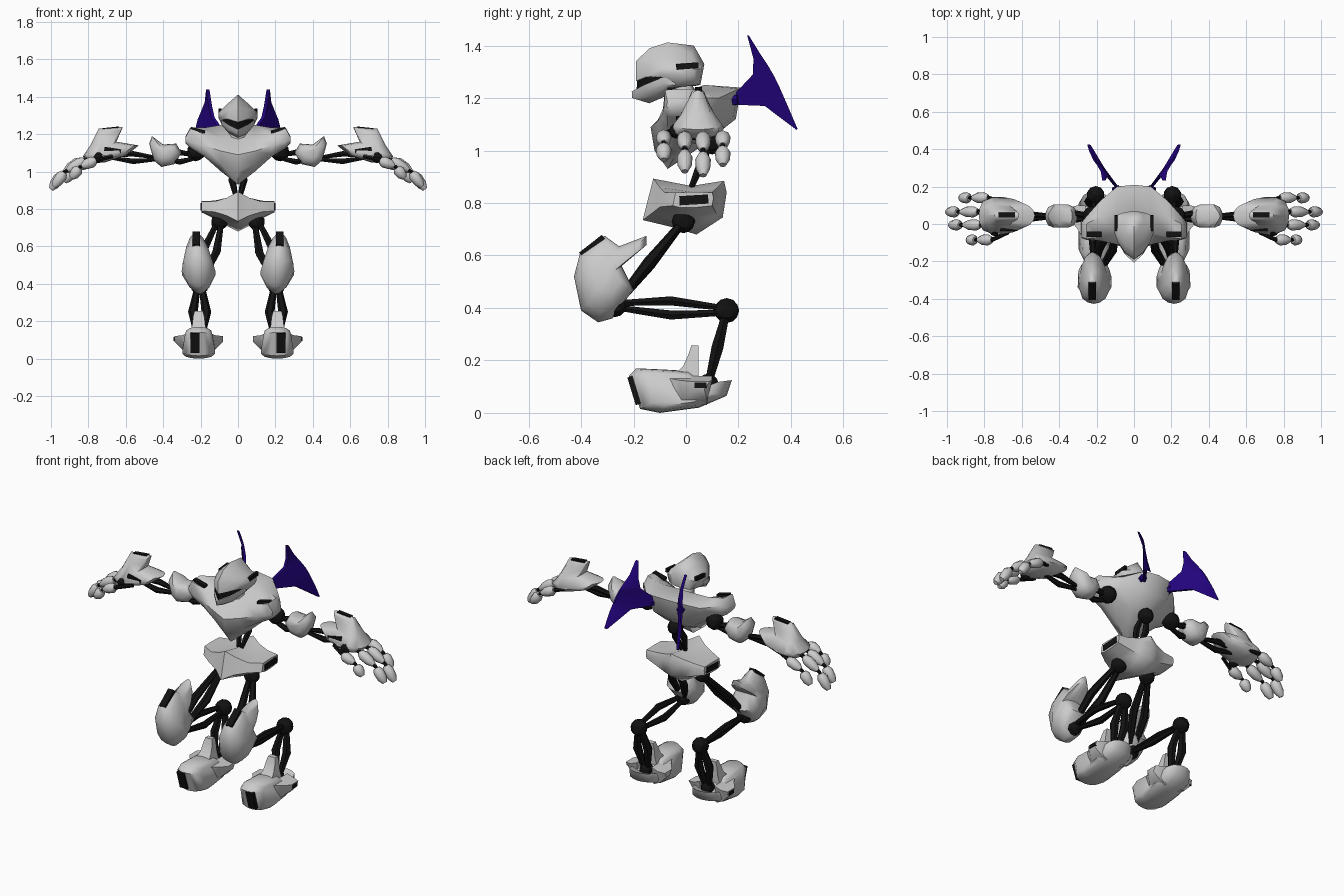
import bpy, bmesh, math
from mathutils import Vector, Matrix


def paint(name, rgb):
    m = bpy.data.materials.new(name)
    m.diffuse_color = (*rgb, 1)
    return m


BLACK = paint("black", (0.006, 0.006, 0.006))
PURPLE = paint("purple", (0.016, 0.001, 0.2))


def finish(name, bm, mat=None, angle=50):
    bmesh.ops.recalc_face_normals(bm, faces=bm.faces)
    me = bpy.data.meshes.new(name)
    bm.to_mesh(me)
    bm.free()
    ob = bpy.data.objects.new(name, me)
    bpy.context.collection.objects.link(ob)
    if mat:
        me.materials.append(mat)
    bpy.ops.object.select_all(action='DESELECT')
    ob.select_set(True)
    bpy.context.view_layer.objects.active = ob
    bpy.ops.object.shade_smooth_by_angle(angle=math.radians(angle))
    return ob


def skin(name, rings, mat=None, angle=50):
    """Join rings of equal point count and cap both ends."""
    bm = bmesh.new()
    vs = [[bm.verts.new(p) for p in r] for r in rings]
    n = len(vs[0])
    for a, b in zip(vs, vs[1:]):
        for i in range(n):
            bm.faces.new((a[i], a[(i + 1) % n], b[(i + 1) % n], b[i]))
    bm.faces.new(vs[0][::-1])
    bm.faces.new(vs[-1])
    return finish(name, bm, mat, angle)


def hull(name, half, mat=None, angle=50):
    """Symmetric skin from (x, side outline) sections, centre first."""
    right = [[(x, y, z) for y, z in o] for x, o in half]
    left = [[(-x, y, z) for x, y, z in r] for r in right[:0:-1]]
    return skin(name, left + right, mat, angle)


def pillow(name, outline, width, place, end=.45):
    """Outline inflated to both sides; width(u, v) is the half thickness."""
    cu = sum(p[0] for p in outline) / len(outline)
    cv = sum(p[1] for p in outline) / len(outline)
    rings = []
    for t, f in ((-1, 1), (-.78, .36), (-.4, .09), (0, 0), (.4, .09), (.78, .36), (1, 1)):
        k = 1 - (1 - end) * f
        pts = [(cu + (u - cu) * k, cv + (v - cv) * k) for u, v in outline]
        rings.append([place(u, v, t * width(u, v)) for u, v in pts])
    return skin(name, rings, None, 55)


def tube(name, pts, radii, mat=None, n=6):
    pts = [Vector(p) for p in pts]
    q = (pts[-1] - pts[0]).to_track_quat('Z', 'Y')
    rings = [[p + q @ Vector((r * math.cos(a), r * math.sin(a), 0))
              for a in (2 * math.pi * i / n for i in range(n))]
             for p, r in zip(pts, radii)]
    return skin(name, rings, mat)


def twin_rods(name, a, b, off, r):
    a, b, off = Vector(a), Vector(b), Vector(off)
    for i, k in enumerate((1, -1)):
        tube(f"{name}_{i}", [a + off * k * .3, (a + b) / 2 + off * k, b + off * k * .3],
             [r * .6, r, r * .6], BLACK)


def ball(name, p, r):
    bm = bmesh.new()
    bmesh.ops.create_icosphere(bm, subdivisions=2, radius=r, matrix=Matrix.Translation(p))
    finish(name, bm, BLACK, 20)


def slot(name, p, size, rot=(0, 0, 0)):
    bm = bmesh.new()
    bmesh.ops.create_cube(bm, size=1)
    ob = finish(name, bm, BLACK, 20)
    ob.location, ob.scale, ob.rotation_euler = p, size, rot


# Head shell, visor and jaw
hull("head", [
    (0, [(-.19, 1.265), (-.19, 1.34), (-.14, 1.39), (-.07, 1.412), (.03, 1.4), (.07, 1.33), (.055, 1.25), (-.06, 1.23)]),
    (.05, [(-.155, 1.28), (-.15, 1.33), (-.11, 1.355), (-.06, 1.368), (.02, 1.365), (.062, 1.32), (.05, 1.25), (-.05, 1.24)]),
    (.085, [(-.1, 1.285), (-.1, 1.31), (-.07, 1.33), (-.04, 1.335), (.02, 1.33), (.05, 1.31), (.04, 1.26), (-.04, 1.25)]),
    (.104, [(-.05, 1.295), (-.05, 1.31), (-.03, 1.315), (-.01, 1.32), (.01, 1.32), (.03, 1.31), (.03, 1.29), (0, 1.285)])])
hull("visor", [
    (0, [(-.185, 1.275), (-.19, 1.215), (-.06, 1.225), (-.06, 1.3)]),
    (.05, [(-.15, 1.29), (-.148, 1.24), (-.06, 1.24), (-.06, 1.3)]),
    (.084, [(-.095, 1.288), (-.09, 1.268), (-.05, 1.26), (-.05, 1.29)])], BLACK)
hull("jaw", [
    (0, [(-.207, 1.225), (-.205, 1.2), (-.14, 1.18), (-.06, 1.215), (-.08, 1.24)]),
    (.05, [(-.16, 1.25), (-.155, 1.225), (-.12, 1.205), (-.05, 1.235), (-.07, 1.25)]),
    (.088, [(-.095, 1.277), (-.085, 1.258), (-.07, 1.25), (-.04, 1.25), (-.04, 1.277)])])
tube("neck", [(0, .02, 1.13), (0, -.02, 1.26)], [.06, .035], None, 8)

# Torso: keel in front, flared shoulders
hull("torso", [
    (0, [(-.05, 1.17), (-.135, 1.09), (-.12, 1.0), (-.07, .93), (.05, 1.01), (.19, 1.12), (.21, 1.24), (.07, 1.25)]),
    (.09, [(-.05, 1.175), (-.11, 1.11), (-.09, 1.04), (-.03, 1.0), (.08, 1.05), (.18, 1.13), (.2, 1.235), (.07, 1.25)]),
    (.18, [(-.07, 1.2), (-.09, 1.14), (-.07, 1.09), (-.03, 1.08), (.04, 1.1), (.1, 1.14), (.125, 1.2), (.04, 1.235)]),
    (.255, [(-.08, 1.23), (-.085, 1.16), (-.07, 1.13), (-.03, 1.125), (.01, 1.13), (.03, 1.145), (.04, 1.2), (0, 1.235)]),
    (.28, [(-.07, 1.185), (-.075, 1.17), (-.06, 1.155), (-.04, 1.15), (-.01, 1.155), (.01, 1.16), (.01, 1.185), (-.03, 1.19)])])

# Waist and pelvis
twin_rods("waist_rod", (0, .02, .86), (0, .1, 1.05), (.032, 0, 0), .02)
ball("waist_joint", (0, .1, 1.03), .045)
hull("pelvis", [
    (0, [(-.165, .735), (-.125, .893), (.02, .865), (.145, .885), (.155, .84), (.14, .745), (.04, .68), (-.06, .71)]),
    (.06, [(-.125, .765), (-.1, .86), (.02, .85), (.12, .86), (.13, .83), (.12, .75), (.04, .71), (-.04, .73)]),
    (.125, [(-.1, .785), (-.08, .84), (.02, .842), (.105, .845), (.115, .825), (.11, .77), (.04, .748), (-.03, .755)]),
    (.195, [(-.05, .79), (-.04, .84), (.03, .842), (.1, .84), (.105, .82), (.1, .79), (.03, .782), (-.02, .782)])])

# Outlines shared by both sides
KNEE = [(-.31, .675), (-.255, .635), (-.15, .675), (-.15, .64), (-.245, .56), (-.2, .47), (-.28, .36),
        (-.335, .345), (-.4, .39), (-.427, .52), (-.405, .605)]
FOOT = [(-.218, .14), (-.19, .17), (-.08, .165), (.01, .16), (.05, .13), (.1, .095), (.175, .125), (.155, .065),
        (.05, .02), (-.1, 0), (-.175, .015)]
ELBOW = [(.302, 1.1), (.33, 1.15), (.4, 1.145), (.46, 1.19), (.475, 1.15), (.45, 1.06), (.41, 1.025), (.34, 1.04)]
HAND = [(.745, 1.23), (.615, 1.24), (.65, 1.16), (.53, 1.14), (.6, 1.085), (.71, 1.05), (.8, 1.045),
        (.83, 1.08), (.79, 1.14)]
WING_IN = [(.233, 1.44), (.257, 1.35), (.255, 1.29), (.18, 1.21), (.18, 1.175), (.3, 1.17), (.422, 1.078)]
WING_OUT = [(.24, 1.438), (.282, 1.37), (.315, 1.32), (.338, 1.28), (.355, 1.245), (.39, 1.165), (.425, 1.083)]
FINGERS = [(-.085, .76, .89, .965), (-.005, .82, .985, .92), (.065, .835, 1.0, .905), (.14, .78, .93, .945)]


def wing_x(y, z):
    bow = max(0, 1 - ((z - 1.25) / .19) ** 2) * max(0, min(1, (y - .26) / .08))
    return .085 + (y - .19) * .65 + max(0, z - 1.2) ** 2 * .85 + .025 * bow


def hand_width(u, v):
    return .1 if v < 1.09 else .1 - (v - 1.09) * .75 if v < 1.17 else .04 - (v - 1.17) * .15


for s, side in ((1, "left"), (-1, "right")):
    def P(x, y, z):
        return (s * x, y, z)

    # Head, shoulder and pelvis inlays
    slot(f"ear_slot_{side}", P(.097, .005, 1.322), (.016, .085, .022), (math.radians(5), 0, 0))
    slot(f"shoulder_slot_{side}", P(.215, -.055, 1.222), (.08, .03, .016), (0, -s * .25, 0))
    slot(f"pelvis_slot_{side}", P(.19, .03, .812), (.02, .11, .035), (.06, 0, 0))

    # Curved thin wing, strip from upper to lower tip
    skin(f"wing_{side}", [[P(wing_x(*p) + d, *p) for p, d in ((a, -.009), (b, -.005), (b, .005), (a, .009))]
                          for a, b in zip(WING_IN, WING_OUT)], PURPLE)
    tube(f"wing_root_{side}", [P(.08, .15, 1.19), P(.1, .2, 1.195)], [.028, .02], PURPLE)

    # Arm
    ball(f"shoulder_joint_{side}", P(.225, .045, 1.105), .05)
    twin_rods(f"upper_arm_{side}", P(.22, .04, 1.08), P(.4, .04, 1.075), (0, .015, .025), .018)
    pillow(f"elbow_guard_{side}", ELBOW, lambda u, v: .062 if v < 1.16 else .035,
           lambda u, v, d: P(u, .042 + d, v))
    twin_rods(f"forearm_{side}", P(.44, .04, 1.07), P(.68, .04, 1.08), (0, .012, .02), .017)
    pillow(f"hand_{side}", HAND, hand_width, lambda u, v, d: P(u, .045 + d, v), .55)
    slot(f"hand_top_slot_{side}", P(.68, .048, 1.23), (.09, .026, .014), (0, s * .1, 0))
    slot(f"hand_side_slot_{side}", P(.67, -.03, 1.115), (.09, .016, .022), (0, -s * .15, 0))
    ball(f"thumb_joint_{side}", P(.745, -.035, 1.075), .03)

    # Fingers: two pods on a thin black link
    for i, (y, x0, x1, z1) in enumerate(FINGERS):
        A, B = Vector(P(x0, y, 1.06)), Vector(P(x1, y, z1))
        M = A.lerp(B, .52) + Vector((s * .018, 0, .014))
        tube(f"finger_link_{side}_{i}", [P(x0 - .09, y * .7 + .015, 1.08), A, M, M.lerp(B, .5)],
             [.01, .012, .01, .01], BLACK)
        for j, (a, b) in enumerate(((A, M.lerp(A, .12)), (M.lerp(B, .08), B))):
            tube(f"finger_{side}_{i}_{j}", [a, a.lerp(b, .25), a.lerp(b, .7), b],
                 [.018, .03, .027, .013], None, 8)

    # Leg linkage
    hip, knee = P(.1, -.01, .73), P(.205, -.27, .41)
    hock, ankle = P(.205, .155, .39), P(.205, .085, .11)
    for n, p, r in (("hip", hip, .045), ("knee", knee, .045), ("hock", hock, .048), ("ankle", ankle, .04)):
        ball(f"{n}_joint_{side}", p, r)
    twin_rods(f"thigh_rod_{side}", hip, knee, (.038, 0, .004), .024)
    twin_rods(f"shin_rod_{side}", knee, hock, (s * .02, 0, .027), .02)
    twin_rods(f"ankle_rod_{side}", hock, ankle, (.036, 0, 0), .026)

    # Knee guard
    pillow(f"knee_guard_{side}", KNEE,
           lambda u, v: .09 - max(0, v - .48) * .27 - max(0, .43 - v) * .45,
           lambda u, v, d: P(.21 + (v - .45) * .06 + d, u, v))
    slot(f"knee_slot_{side}", P(.222, -.358, .637), (.04, .02, .11), (math.radians(-52), 0, 0))

    # Foot with narrow heel spine and side flares
    pillow(f"foot_{side}", FOOT, lambda u, v: .088 - max(0, v - .08) * .3, lambda u, v, d: P(.21 + d, u, v), .72)
    skin(f"foot_spine_{side}", [[P(.21 + dx * w, y, z) for dx, y in ((-1, y0), (1, y0), (1, .048), (-1, .048))]
                                for z, y0, w in ((.1, -.09, .055), (.18, -.01, .035), (.225, .01, .03), (.256, .02, .022))])
    for k in (-1, 1):
        skin(f"foot_flare_{side}_{k}", [
            [P(.21 + k * x, y, z) for y, z in ((y0 + .02, z0), (y0, z1), (y1, z1), (y1 - .02, z0))]
            for x, y0, y1, z0, z1 in ((.05, -.1, .1, .03, .14), (.09, -.03, .1, .05, .125),
                                      (.13, .02, .09, .09, .12))])
    slot(f"toe_slot_{side}", P(.23, -.198, .085), (.05, .02, .11), (math.radians(17), 0, 0))
    slot(f"foot_slot_{side}", P(.335, .055, .105), (.02, .045, .02))
